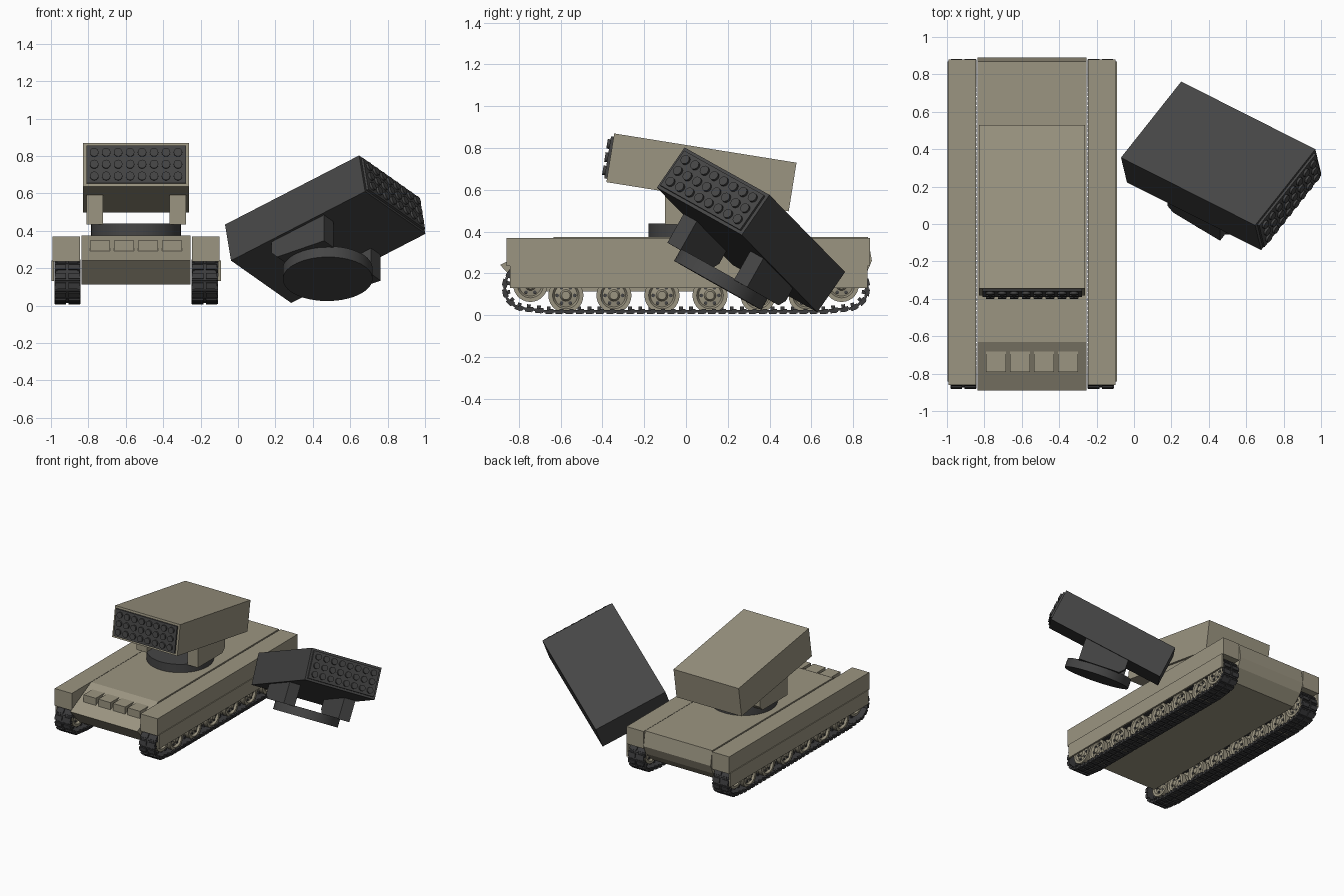
import bpy, bmesh, math
from mathutils import Matrix, Vector

if "Cube" in bpy.data.objects:
    bpy.data.objects.remove(bpy.data.objects["Cube"])


def material(name, rgb):
    m = bpy.data.materials.new(name)
    m.use_nodes = True
    m.diffuse_color = (*rgb, 1)
    bsdf = m.node_tree.nodes["Principled BSDF"]
    bsdf.inputs["Base Color"].default_value = (*rgb, 1)
    bsdf.inputs["Roughness"].default_value = 0.8
    return m


OLIVE = material("olive drab", (0.33, 0.30, 0.22))
CHARCOAL = material("charcoal", (0.06, 0.06, 0.06))
RUBBER = material("track grey", (0.045, 0.045, 0.047))

TANK_X = -0.545      # centre line of the vehicle
TRACK_X = 0.367      # track centre, either side of the centre line
PITCH = math.radians(-9.1)


def finish(name, bm, mat, matrix=Matrix(), smooth=False):
    bmesh.ops.recalc_face_normals(bm, faces=bm.faces)
    mesh = bpy.data.meshes.new(name)
    bm.to_mesh(mesh)
    bm.free()
    mesh.materials.append(mat)
    ob = bpy.data.objects.new(name, mesh)
    ob.matrix_world = matrix
    bpy.context.collection.objects.link(ob)
    if smooth:
        bpy.ops.object.select_all(action='DESELECT')
        ob.select_set(True)
        bpy.context.view_layer.objects.active = ob
        bpy.ops.object.shade_smooth_by_angle(angle=math.radians(35))
    return ob


def add_box(bm, centre, size, matrix=Matrix()):
    m = matrix @ Matrix.Translation(centre) @ Matrix.Diagonal((*size, 1))
    bmesh.ops.create_cube(bm, size=1, matrix=m)


def add_cylinder(bm, matrix, radius, depth, sides):
    bmesh.ops.create_cone(bm, cap_ends=True, segments=sides, radius1=radius,
                          radius2=radius, depth=depth, matrix=matrix)


def box(name, mat, lo, hi, matrix=Matrix()):
    lo, hi = Vector(lo), Vector(hi)
    bm = bmesh.new()
    add_box(bm, (lo + hi) / 2, hi - lo)
    return finish(name, bm, mat, matrix)


def extrude_profile(name, mat, points, x0, x1, matrix=Matrix()):
    """Side profile of (y, z) points pulled along x."""
    bm = bmesh.new()
    face = bm.faces.new([bm.verts.new((x0, y, z)) for y, z in points])
    new = bmesh.ops.extrude_face_region(bm, geom=[face])["geom"]
    bmesh.ops.translate(bm, vec=(x1 - x0, 0, 0),
                        verts=[v for v in new if isinstance(v, bmesh.types.BMVert)])
    return finish(name, bm, mat, matrix)


def add_lathe(bm, profile, matrix, steps=28):
    """Profile of (x, radius) points turned about the x axis."""
    verts = [bm.verts.new((x, 0, r)) for x, r in profile]
    edges = [bm.edges.new(pair) for pair in zip(verts, verts[1:])]
    geom = bmesh.ops.spin(bm, geom=verts + edges, cent=(0, 0, 0), axis=(1, 0, 0),
                          angle=math.tau, steps=steps, use_duplicate=False)
    made = set(verts)
    for f in bm.faces:
        if any(v in made for v in f.verts):
            made.update(f.verts)
    made.update(v for v in geom["geom_last"] if isinstance(v, bmesh.types.BMVert))
    made = {v for v in bm.verts if not v.tag}
    bmesh.ops.transform(bm, matrix=matrix, verts=list(made))
    bmesh.ops.remove_doubles(bm, verts=list(made), dist=0.0002)
    for v in bm.verts:
        v.tag = True


# Hull with sloped nose and tail
centre_line = Matrix.Translation((TANK_X, 0, 0))
extrude_profile("hull", OLIVE,
                [(-0.63, 0.374), (-0.89, 0.24), (-0.77, 0.112), (0.78, 0.112),
                 (0.86, 0.19), (0.89, 0.26), (0.87, 0.374)],
                -0.292, 0.292, centre_line)

# Vision blocks on the nose
for i in range(4):
    x = (i - 1.5) * 0.128
    box("vision_block", OLIVE, (x - 0.053, -0.79, 0.28), (x + 0.053, -0.67, 0.348), centre_line)

# Fenders and side skirts
for side in (-1, 1):
    box("fender", OLIVE, *[[f(a, b) for a, b in zip(p, q)] for f in (min, max)
        for p, q in [((side * 0.299, -0.86, 0.235), (side * 0.447, 0.88, 0.37))]],
        centre_line)
    skirt = box("side_skirt", OLIVE, (-0.007, -0.842, 0.13), (0.007, 0.87, 0.24),
                Matrix.Translation((TANK_X + side * 0.446, 0, 0)))

# Track path: flat ground run, round ends, flat top run
END_Y, END_Z, END_R, ROAD_Z = 0.765, 0.132, 0.102, 0.019
half = [(0, ROAD_Z), (0.66, ROAD_Z)]
for i in range(15):
    a = math.radians(-75 + i * 165 / 14)
    half.append((END_Y + END_R * math.cos(a), END_Z + END_R * math.sin(a)))
path = [Vector(p) for p in half] + [Vector((-y, z)) for y, z in reversed(half)]
lengths = [(b - a).length for a, b in zip(path, path[1:])]


def along(distance):
    for a, b, d in zip(path, path[1:], lengths):
        if distance <= d and d > 0:
            return a.lerp(b, distance / d), (b - a).normalized()
        distance -= d
    return path[-1], Vector((1, 0))


LINKS = 76
for side in (-1, 1):
    bm = bmesh.new()
    for i in range(LINKS):
        p, t = along((i + 0.5) * sum(lengths) / LINKS)
        m = Matrix.Translation((0, p.x, p.y)) @ Matrix.Rotation(math.atan2(t.y, t.x), 4, 'X')
        add_box(bm, (0, 0, 0), (0.128, 0.05, 0.012), m)
        for s in (-1, 1):
            add_box(bm, (s * 0.037, 0, -0.007), (0.06, 0.032, 0.015), m)
            add_box(bm, (s * 0.062, 0.012, 0), (0.016, 0.02, 0.022), m)
        add_box(bm, (0, 0, 0.012), (0.016, 0.018, 0.02), m)
    finish("track", bm, RUBBER, Matrix.Translation((TANK_X + side * TRACK_X, 0, 0)))

# Road wheels, drive wheels and idlers
wheel_profile = [(0.05, 0), (0.05, 0.02), (0.036, 0.028), (0.03, 0.055),
                 (0.046, 0.064), (0.046, 0.084), (0.01, 0.084), (0.01, 0.06)]
wheel_profile += [(-x, r) for x, r in reversed(wheel_profile)]
places = [((i - 2.5) * 0.23, 0.094, 1.0) for i in range(6)]
places += [(s * 0.745, 0.145, 0.98) for s in (-1, 1)]
for side in (-1, 1):
    bm = bmesh.new()
    for y, z, scale in places:
        add_lathe(bm, wheel_profile,
                  Matrix.Translation((0, y, z)) @ Matrix.Diagonal((1, scale, scale, 1)))
    finish("wheels", bm, OLIVE, Matrix.Translation((TANK_X + side * TRACK_X, 0, 0)), True)
    bm = bmesh.new()
    for y, z, scale in places:
        for k in range(6):
            a = k * math.tau / 6
            add_cylinder(bm, Matrix.Translation((0, y + 0.042 * math.cos(a), z + 0.042 * math.sin(a)))
                         @ Matrix.Rotation(math.pi / 2, 4, 'Y'), 0.009, 0.078, 8)
    finish("wheel_bolts", bm, CHARCOAL, Matrix.Translation((TANK_X + side * TRACK_X, 0, 0)))


# Rocket launcher: turntable, two arms, tilted pod with tube muzzles
def launcher(prefix, mat, base):
    bm = bmesh.new()
    add_cylinder(bm, Matrix.Translation((0, -0.014, -0.277)), 0.24, 0.066, 48)
    finish(prefix + "turntable", bm, CHARCOAL, base, True)
    for side in (-1, 1):
        x = side * 0.222
        extrude_profile(prefix + "launcher_arm", mat,
                        [(-0.175, -0.25), (-0.175, -0.06), (0.165, -0.1),
                         (0.165, -0.215), (0.13, -0.25)],
                        x - 0.044, x + 0.044, base)
    pod = base @ Matrix.Rotation(PITCH, 4, 'X')
    box(prefix + "launcher_pod", mat, (-0.283, -0.442, -0.118), (0.283, 0.442, 0.118), pod)
    box(prefix + "muzzle_plate", CHARCOAL, (-0.266, -0.455, -0.102), (0.266, -0.44, 0.102), pod)
    bm = bmesh.new()
    for row in range(3):
        for col in range(8):
            add_cylinder(bm, Matrix.Translation(((col - 3.5) * 0.064, -0.458, (row - 1) * 0.064))
                         @ Matrix.Rotation(math.pi / 2, 4, 'X'), 0.023, 0.02, 16)
    finish(prefix + "muzzles", bm, CHARCOAL, pod, True)


launcher("", OLIVE, Matrix.Translation((TANK_X, 0.074, 0.683)))

# Detached burnt launcher lying beside the vehicle
x_axis = Vector((0.568, 0.717, -0.40)).normalized()
z_axis = x_axis.cross(Vector((-0.815, 0.404, -0.415))).normalized()
y_axis = z_axis.cross(x_axis)
pose = Matrix((x_axis, y_axis, z_axis)).transposed().to_4x4()
pose.translation = (0.466, 0.311, 0.408)
launcher("wreck_", CHARCOAL, pose @ Matrix.Rotation(-PITCH, 4, 'X'))
